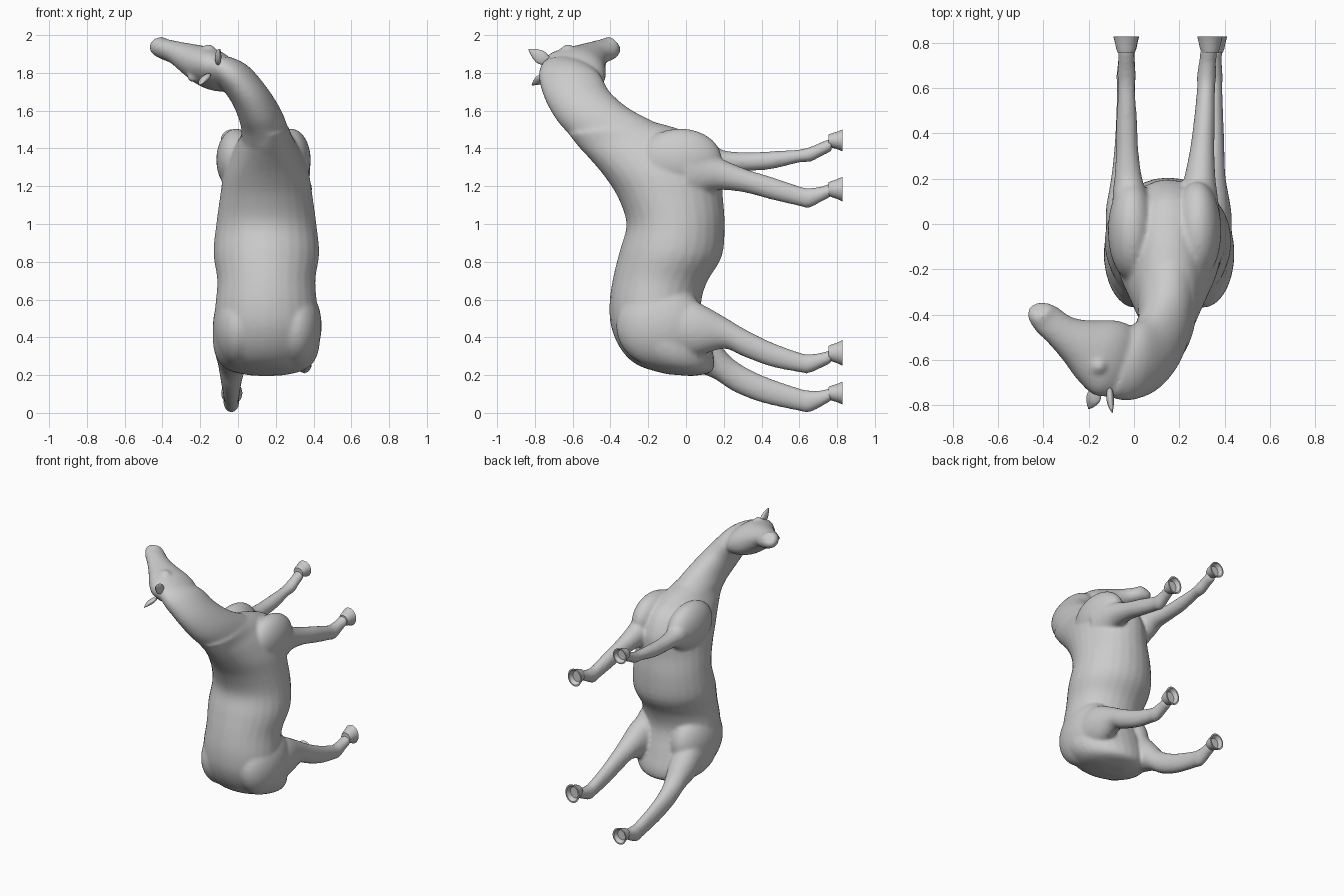
import bpy, bmesh, math
from mathutils import Vector

if "Cube" in bpy.data.objects:
    bpy.data.objects.remove(bpy.data.objects["Cube"])

SIDES = 28


def spline(a, b, c, d, t):
    return 0.5 * (2 * b + (c - a) * t + (2 * a - 5 * b + 4 * c - d) * t * t
                  + (3 * b - a - 3 * c + d) * t ** 3)


def smooth_stations(st, steps=4):
    """Catmull-Rom subdivision of (top, bottom, half_width) stations."""
    out = []
    for i in range(len(st) - 1):
        q = [st[max(i - 1, 0)], st[i], st[i + 1], st[min(i + 2, len(st) - 1)]]
        for k in range(steps):
            out.append(tuple(spline(q[0][j], q[1][j], q[2][j], q[3][j], k / steps)
                             for j in range(3)))
    return out + [st[-1]]


def loft(name, stations, steps=4, fixed_axis=None):
    """Tube of elliptical rings, each spanning a top and a bottom point."""
    st = smooth_stations([(Vector(t), Vector(b), w) for t, b, w in stations], steps)
    mids = [(t + b) / 2 for t, b, w in st]
    bm = bmesh.new()
    rings = []
    for i, (t, b, w) in enumerate(st):
        tangent = mids[min(i + 1, len(st) - 1)] - mids[max(i - 1, 0)]
        side = Vector(fixed_axis) if fixed_axis else tangent.cross(t - b).normalized()
        ring = []
        for k in range(SIDES):
            a = math.tau * k / SIDES
            ring.append(bm.verts.new(mids[i] + side * w * math.cos(a) + (t - b) / 2 * math.sin(a)))
        rings.append(ring)
    for r, s in zip(rings, rings[1:]):
        for k in range(SIDES):
            n = (k + 1) % SIDES
            bm.faces.new((r[k], r[n], s[n], s[k]))
    bm.faces.new(rings[0][::-1])
    bm.faces.new(rings[-1])
    bmesh.ops.recalc_face_normals(bm, faces=bm.faces)
    me = bpy.data.meshes.new(name)
    bm.to_mesh(me)
    bm.free()
    for p in me.polygons:
        p.use_smooth = True
    ob = bpy.data.objects.new(name, me)
    bpy.context.collection.objects.link(ob)
    return ob


def ball(name, loc, size):
    bpy.ops.mesh.primitive_uv_sphere_add(segments=32, ring_count=20, radius=1, location=loc)
    ob = bpy.context.object
    ob.name = name
    ob.scale = size
    bpy.ops.object.transform_apply(location=True, rotation=True, scale=True)
    return ob


parts = []
CX = 0.15

# Torso from rump to chest: back y, back z, belly y, belly z, half width
torso = [(-.10, .205, .03, .195, .09), (-.25, .25, .13, .215, .21), (-.34, .33, .15, .28, .27),
         (-.395, .45, .12, .40, .285), (-.405, .58, .08, .56, .27), (-.385, .72, .11, .69, .26),
         (-.35, .86, .19, .83, .28), (-.315, 1.0, .205, 1.0, .265), (-.36, 1.14, .195, 1.15, .245),
         (-.43, 1.25, .19, 1.29, .225), (-.51, 1.345, .11, 1.43, .18), (-.57, 1.41, -.03, 1.50, .14),
         (-.62, 1.475, -.17, 1.54, .12)]
parts.append(loft("body", [((CX, a, b), (CX, c, d), w) for a, b, c, d, w in torso],
                  fixed_axis=(1, 0, 0)))

# Neck, bending toward -x
parts.append(loft("neck", [
    ((.15, -.51, 1.345), (.15, -.02, 1.47), .14), ((.14, -.62, 1.475), (.135, -.17, 1.54), .122),
    ((.115, -.69, 1.56), (.11, -.30, 1.605), .112), ((.06, -.75, 1.67), (.06, -.40, 1.69), .10),
    ((-.03, -.78, 1.78), (.01, -.44, 1.76), .092), ((-.10, -.765, 1.84), (-.05, -.47, 1.78), .08)]))

# Head, from poll to muzzle
parts.append(loft("head", [
    ((-.08, -.76, 1.83), (.04, -.52, 1.74), .06), ((-.17, -.755, 1.86), (-.02, -.45, 1.75), .097),
    ((-.24, -.69, 1.88), (-.09, -.425, 1.78), .105), ((-.30, -.61, 1.90), (-.20, -.425, 1.84), .085),
    ((-.37, -.53, 1.93), (-.28, -.41, 1.88), .062), ((-.43, -.47, 1.95), (-.345, -.365, 1.90), .055),
    ((-.46, -.42, 1.96), (-.38, -.35, 1.93), .054), ((-.455, -.385, 1.965), (-.40, -.355, 1.95), .03)]))

# Brow bumps, shoulders and haunches on both sides
lateral = Vector((.45, 0, .89))
for s in (-1, 1):
    parts.append(ball("brow", Vector((-.195, -.625, 1.85)) + lateral * .085 * s, (.035, .035, .025)))
    parts.append(ball("shoulder", (CX - .015 + s * .145, -.03, 1.34), (.105, .22, .165)))
    parts.append(ball("haunch", (CX + .005 + s * .15, -.13, .46), (.138, .24, .22)))


# Legs: y, low z, high z, x, half width
def leg(name, rows):
    parts.append(loft(name, [((x, y, hi), (x, y, lo), w) for y, lo, hi, x, w in rows],
                      fixed_axis=(1, 0, 0)))


leg("hind_leg_right", [
    (-.10, .30, .62, .31, .12), (.05, .30, .59, .33, .10), (.20, .34, .51, .335, .07),
    (.30, .30, .45, .345, .055), (.45, .245, .375, .35, .045), (.60, .215, .32, .35, .04),
    (.65, .21, .31, .35, .042), (.72, .24, .32, .35, .038), (.77, .265, .335, .353, .04)])
leg("hind_leg_left", [
    (-.10, .24, .58, .0, .12), (.05, .215, .50, -.025, .10), (.15, .18, .40, -.03, .08),
    (.25, .115, .285, -.035, .06), (.40, .055, .20, -.035, .047), (.60, .01, .13, -.035, .04),
    (.65, .002, .12, -.035, .043), (.72, .035, .12, -.033, .038), (.77, .065, .135, -.033, .04)])
leg("front_leg_right", [
    (0, 1.12, 1.46, .285, .10), (.12, 1.17, 1.38, .285, .085), (.20, 1.18, 1.34, .29, .07),
    (.32, 1.165, 1.29, .30, .055), (.45, 1.13, 1.25, .31, .047), (.60, 1.095, 1.20, .318, .04),
    (.65, 1.085, 1.19, .32, .043), (.72, 1.12, 1.20, .325, .038), (.77, 1.145, 1.22, .33, .04)])
leg("front_leg_left", [
    (0, 1.15, 1.48, .01, .10), (.12, 1.22, 1.43, -.015, .08), (.20, 1.27, 1.39, -.025, .062),
    (.32, 1.28, 1.38, -.03, .05), (.45, 1.29, 1.385, -.032, .046), (.60, 1.325, 1.395, -.033, .038),
    (.66, 1.33, 1.41, -.033, .042), (.72, 1.36, 1.435, -.034, .037), (.77, 1.385, 1.455, -.035, .04)])

# Fuse the parts into one smooth skin
bpy.ops.object.select_all(action='DESELECT')
for ob in parts:
    ob.select_set(True)
bpy.context.view_layer.objects.active = parts[0]
bpy.ops.object.join()
skin = bpy.context.object
skin.name = "horse_body"
fuse = skin.modifiers.new("fuse", 'REMESH')
fuse.mode = 'VOXEL'
fuse.voxel_size = .011
fuse.use_smooth_shade = True
relax = skin.modifiers.new("relax", 'SMOOTH')
relax.factor = .5
relax.iterations = 8

# Hooves: flared cups with a hollow sole
for name, x, lo, hi in (("hind_hoof_right", .355, .25, .385), ("hind_hoof_left", -.033, .045, .165),
                        ("front_hoof_right", .335, 1.12, 1.25), ("front_hoof_left", -.035, 1.385, 1.50)):
    m, h = (lo + hi) / 2, (hi - lo) / 2
    rows = [(.755, .55, .036), (.775, .68, .044), (.80, .80, .049), (.828, 1, .056),
            (.828, .85, .046), (.80, .6, .034)]
    loft(name, [((x, y, m + h * f), (x, y, m - h * f), w) for y, f, w in rows],
         steps=1, fixed_axis=(1, 0, 0))
    bpy.context.view_layer.objects.active = bpy.data.objects[name]
    bpy.ops.object.select_all(action='DESELECT')
    bpy.data.objects[name].select_set(True)
    bpy.ops.object.shade_smooth_by_angle(angle=math.radians(40))

# Ears: flattened pointed leaves
for name, base, tip in (("ear_upper", (-.11, -.735, 1.86), (-.095, -.832, 1.925)),
                        ("ear_lower", (-.165, -.735, 1.785), (-.20, -.815, 1.735))):
    base, tip = Vector(base), Vector(tip)
    flat = Vector((.6, .5, -.3)).normalized()
    loft(name, [(base.lerp(tip, t) - flat * w * .6, base.lerp(tip, t) + flat * w * .6, w)
                for t, w in ((0, .026), (.35, .036), (.7, .024), (1, .003))])
